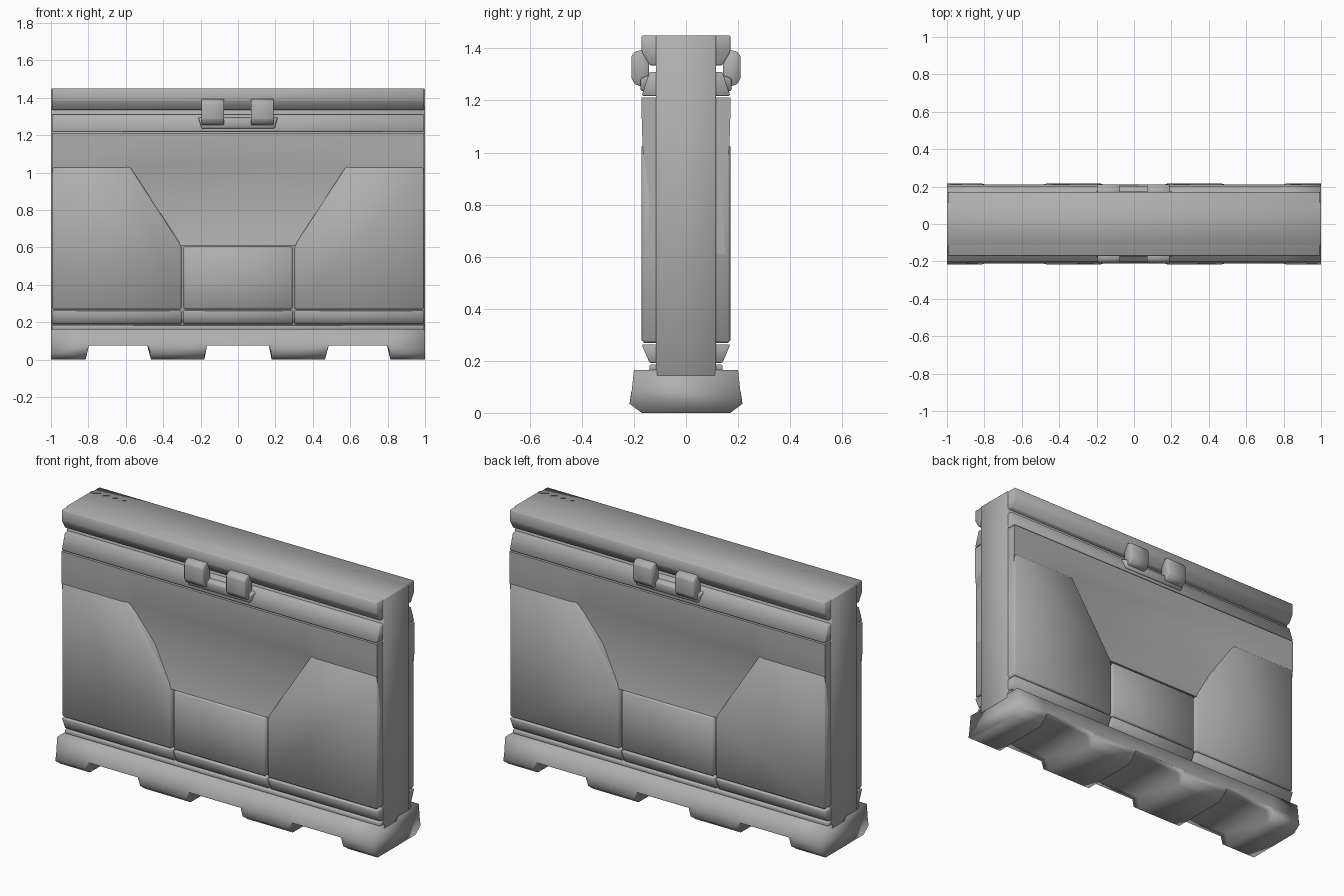
import bpy, bmesh, math

if "Cube" in bpy.data.objects:
    bpy.data.objects.remove(bpy.data.objects["Cube"])

grey = bpy.data.materials.new("dark_grey_plastic")
grey.diffuse_color = (0.43, 0.43, 0.43, 1)
grey.use_nodes = True
grey.node_tree.nodes["Principled BSDF"].inputs["Base Color"].default_value = grey.diffuse_color


def loft(name, rings, bevel=0.0, angle=math.pi):
    """Closed smooth-shaded solid through a row of matching outlines."""
    bm = bmesh.new()
    rows = [[bm.verts.new(p) for p in ring] for ring in rings]
    bm.faces.new(rows[0])
    bm.faces.new(rows[-1][::-1])
    n = len(rows[0])
    for a, b in zip(rows, rows[1:]):
        for i in range(n):
            j = (i + 1) % n
            bm.faces.new((a[j], a[i], b[i], b[j]))
    bmesh.ops.recalc_face_normals(bm, faces=bm.faces)
    me = bpy.data.meshes.new(name)
    bm.to_mesh(me)
    bm.free()
    me.materials.append(grey)
    ob = bpy.data.objects.new(name, me)
    bpy.context.collection.objects.link(ob)
    if bevel:
        mod = ob.modifiers.new("soft_edges", 'BEVEL')
        mod.width, mod.segments, mod.limit_method = bevel, 1, 'ANGLE'
    bpy.ops.object.select_all(action='DESELECT')
    bpy.context.view_layer.objects.active = ob
    ob.select_set(True)
    bpy.ops.object.shade_smooth_by_angle(angle=angle)
    return ob


def both(half):
    """Complete a half profile by mirroring it across y."""
    return half + [(-y, z) for y, z in reversed(half)]


def ring(x, profile):
    return [(x, y, z) for y, z in profile]


def bar(name, profile, x0, x1, bevel=0.005, angle=math.pi):
    """Sweep a (y, z) profile along x."""
    return loft(name, [ring(x0, profile), ring(x1, profile)], bevel, angle)


# Core slab and top cap
bar("core", both([(0.115, 0.14), (0.115, 1.45)]), -1, 1, 0.004)
bar("top_cap", both([(0.115, 1.335), (0.14, 1.335), (0.17, 1.385), (0.17, 1.45)]), -0.995, 0.995)

# Base with four feet, lofted through foot and gap sections
foot = both([(0.17, 0.0), (0.217, 0.035), (0.209, 0.08), (0.20, 0.165)])
gap = both([(0.17, 0.075), (0.211, 0.076), (0.209, 0.08), (0.20, 0.165)])
stations = [(0.0, gap), (0.165, gap), (0.18, foot), (0.465, foot),
            (0.485, gap), (0.797, gap), (0.815, foot), (1.0, foot)]
loft("base", [ring(-x, p) for x, p in stations[:0:-1]] + [ring(x, p) for x, p in stations])
bar("base_lip", both([(0.14, 0.16), (0.14, 0.185)]), -0.995, 0.995, 0.003)

# Upper rail
bar("upper_rail", both([(0.17, 1.218), (0.14, 1.31)]), -0.995, 0.995, 0.004)

# Backing panel: flat shoulders at the ends, dished in the middle
dish = both([(0.166, 0.61), (0.122, 0.82), (0.153, 1.03), (0.17, 1.13), (0.17, 1.212)])
flat = both([(0.15, 0.61), (0.14, 0.82), (0.167, 1.03), (0.17, 1.13), (0.17, 1.212)])
loft("dished_panel", [ring(-0.995, flat), ring(-0.6, flat), ring(-0.54, dish),
                      ring(0.54, dish), ring(0.6, flat), ring(0.995, flat)], 0, 0.9)

# Lower rail in three segments
for i, (a, b) in enumerate([(-0.995, -0.303), (-0.293, 0.293), (0.303, 0.995)]):
    bar(f"lower_rail_{i}", both([(0.14, 0.192), (0.17, 0.262)]), a, b, 0.004)

# Centre panel
bar("centre_panel", both([(0.17, 0.269), (0.17, 0.607)]), -0.292, 0.292, 0.01)

# Side panels
outline = [(0.995, 0.269), (0.995, 1.033), (0.578, 1.033), (0.302, 0.61), (0.302, 0.269)]
for side, s in (("left", -1), ("right", 1)):
    loft(f"{side}_panel", [[(s * x, y, z) for x, z in outline] for y in (-0.17, 0.17)], 0.009)

# Lifting hooks and their bracket on both faces
hook = [(0.165, 1.395), (0.195, 1.388), (0.21, 1.37), (0.21, 1.285),
        (0.195, 1.262), (0.16, 1.25), (0.142, 1.305), (0.142, 1.345)]
for face, s in (("front", -1), ("back", 1)):
    for side, x in (("left", -0.135), ("right", 0.13)):
        bar(f"{face}_{side}_hook", [(s * y, z) for y, z in hook], x - 0.06, x + 0.06, 0.004)
    loft(f"{face}_hook_bracket",
         [[(x, s * 0.11, z) for x, z in [(-0.2, 1.235), (0.2, 1.235), (0.22, 1.308), (-0.22, 1.308)]],
          [(x, s * 0.174, z) for x, z in [(-0.195, 1.237), (0.195, 1.237), (0.207, 1.285), (-0.207, 1.285)]]],
         0.004)
